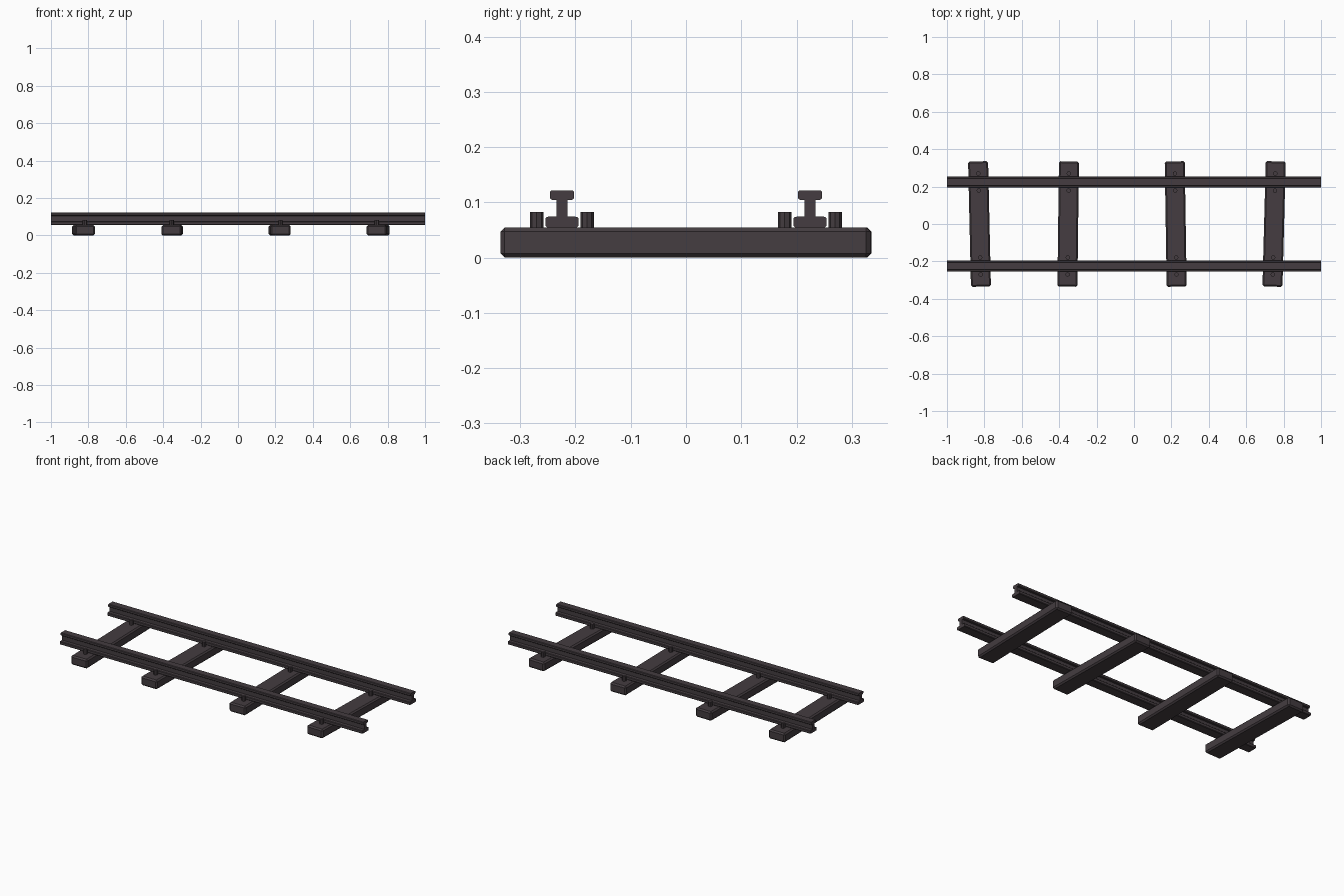
import bpy, bmesh, math
from mathutils import Matrix, Vector

if "Cube" in bpy.data.objects:
    bpy.data.objects.remove(bpy.data.objects["Cube"])

iron = bpy.data.materials.new("dark iron brown")
iron.diffuse_color = (0.058, 0.046, 0.052, 1)
iron.use_nodes = True
iron.node_tree.nodes["Principled BSDF"].inputs["Base Color"].default_value = iron.diffuse_color


def finish(name, bm, bevel=0):
    bmesh.ops.recalc_face_normals(bm, faces=bm.faces[:])
    me = bpy.data.meshes.new(name)
    bm.to_mesh(me)
    bm.free()
    me.materials.append(iron)
    ob = bpy.data.objects.new(name, me)
    bpy.context.collection.objects.link(ob)
    if bevel:
        mod = ob.modifiers.new("chamfer", 'BEVEL')
        mod.width = bevel
        mod.segments = 1
        mod.limit_method = 'ANGLE'
    return ob


# Rails: I-shaped section with chamfered corners, extruded along x
half = [(0.027, 0.055), (0.030, 0.058), (0.030, 0.071), (0.027, 0.074),
        (0.010, 0.075), (0.010, 0.104), (0.019, 0.105), (0.022, 0.108),
        (0.022, 0.119), (0.019, 0.122)]
section = half + [(-y, z) for y, z in reversed(half)]
for name, yc in (("front_rail", -0.2245), ("back_rail", 0.2245)):
    bm = bmesh.new()
    face = bm.faces.new([bm.verts.new((-1, yc + y, z)) for y, z in section])
    new = bmesh.ops.extrude_face_region(bm, geom=[face])["geom"]
    bmesh.ops.translate(bm, vec=(2, 0, 0),
                        verts=[v for v in new if isinstance(v, bmesh.types.BMVert)])
    finish(name, bm)

# Sleepers, each slightly askew, with four bolts beside the rails
for i, (x, deg) in enumerate([(-0.826, 1.3), (-0.352, -0.7), (0.223, 0.9), (0.749, -1.5)], 1):
    place = Matrix.Translation((x, 0, 0)) @ Matrix.Rotation(math.radians(deg), 4, 'Z')
    bm = bmesh.new()
    bmesh.ops.create_cube(bm, size=1, matrix=Matrix.Translation((0, 0, 0.0275))
                          @ Matrix.Diagonal((0.107, 0.67, 0.055, 1)))
    finish(f"sleeper_{i}", bm, 0.008).matrix_world = place

    bm = bmesh.new()
    for y in (-0.27, -0.179, 0.179, 0.27):
        bmesh.ops.create_cone(bm, cap_ends=True, segments=8, radius1=0.012, radius2=0.012,
                              depth=0.034, matrix=Matrix.Translation((0, y, 0.066)))
    finish(f"bolts_{i}", bm).matrix_world = place
